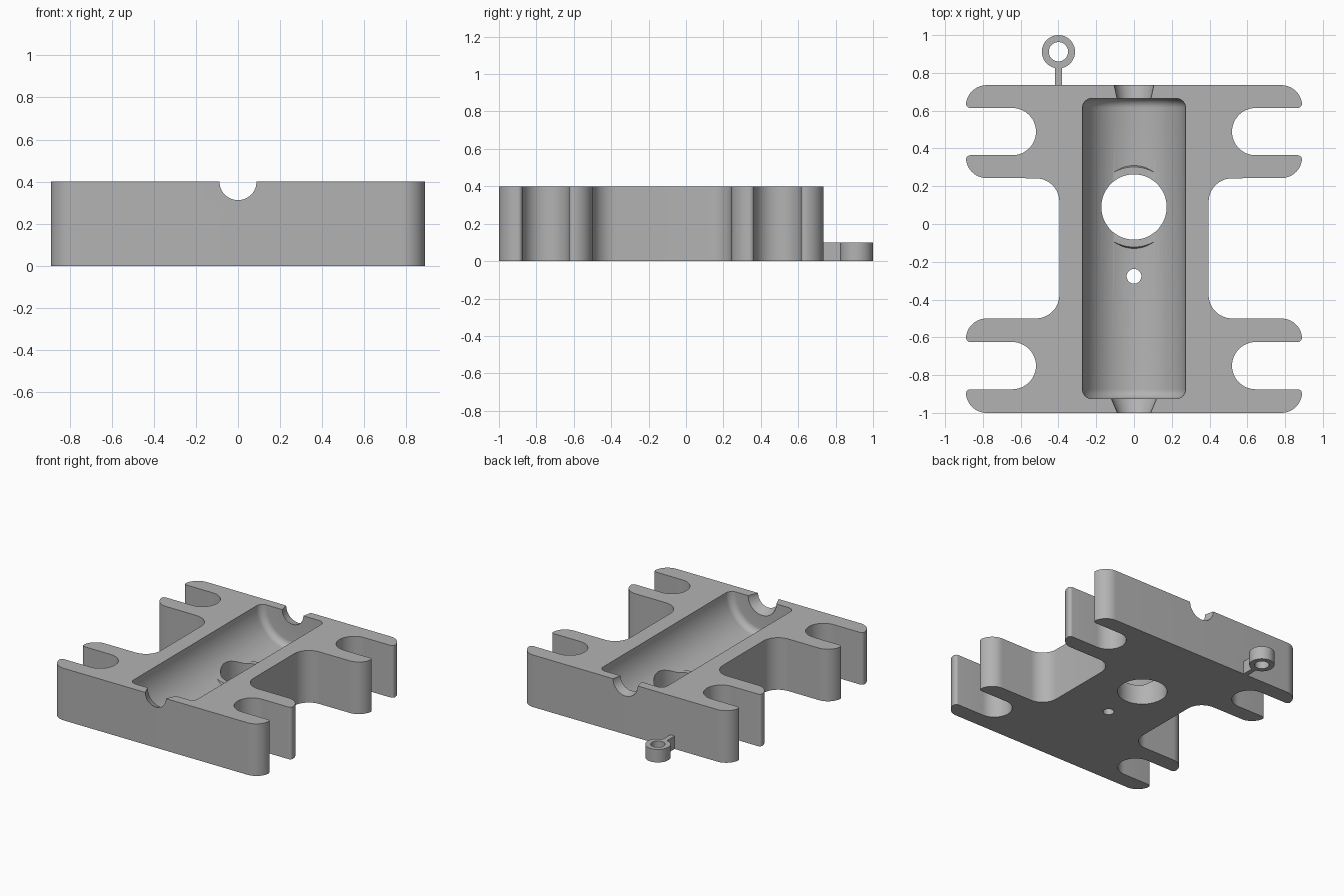
import bpy, bmesh
from math import sin, cos, pi, radians
from mathutils import Matrix

if "Cube" in bpy.data.objects:
    bpy.data.objects.remove(bpy.data.objects["Cube"], do_unlink=True)

TOP = 0.4
grey = bpy.data.materials.new("plain grey")
grey.use_nodes = True
grey.diffuse_color = (0.45, 0.45, 0.45, 1)
grey.node_tree.nodes["Principled BSDF"].inputs["Base Color"].default_value = (0.45, 0.45, 0.45, 1)


def finish(name, bm):
    bmesh.ops.recalc_face_normals(bm, faces=bm.faces)
    mesh = bpy.data.meshes.new(name)
    bm.to_mesh(mesh)
    bm.free()
    mesh.materials.append(grey)
    obj = bpy.data.objects.new(name, mesh)
    bpy.context.collection.objects.link(obj)
    return obj


def arc(cx, cy, r, a0, a1, n=12):
    steps = [radians(a0 + (a1 - a0) * i / n) for i in range(n + 1)]
    return [(cx + r * cos(a), cy + r * sin(a)) for a in steps]


def extrude(name, outline, z0, z1):
    bm = bmesh.new()
    face = bm.faces.new([bm.verts.new((x, y, z0)) for x, y in outline])
    made = bmesh.ops.extrude_face_region(bm, geom=[face])["geom"]
    verts = [v for v in made if isinstance(v, bmesh.types.BMVert)]
    bmesh.ops.translate(bm, verts=verts, vec=(0, 0, z1 - z0))
    return finish(name, bm)


def cylinder(name, x, y, z0, z1, r0, r1, n=64):
    bm = bmesh.new()
    bmesh.ops.create_cone(bm, cap_ends=True, segments=n, radius1=r0, radius2=r1,
                          depth=z1 - z0, matrix=Matrix.Translation((x, y, (z0 + z1) / 2)))
    return finish(name, bm)


def lathe_y(name, profile, n=72):
    """Turn (y, radius) points about the lengthwise axis in the top plane."""
    bm = bmesh.new()
    rings = [[bm.verts.new((r * cos(2 * pi * i / n), y, TOP + r * sin(2 * pi * i / n)))
              for i in range(n)] for y, r in profile]
    for a, b in zip(rings, rings[1:]):
        for i in range(n):
            j = (i + 1) % n
            bm.faces.new((a[i], a[j], b[j], b[i]))
    bm.faces.new(rings[0])
    bm.faces.new(rings[-1])
    return finish(name, bm)


def combine(obj, tool, operation):
    mod = obj.modifiers.new(operation.title(), "BOOLEAN")
    mod.operation, mod.object, mod.solver = operation, tool, "EXACT"
    bpy.context.view_layer.objects.active = obj
    bpy.ops.object.modifier_apply(modifier=mod.name)
    bpy.data.objects.remove(tool, do_unlink=True)


def fork(yc, h):
    """Two rounded prongs on the right side with a round-ended slot between."""
    lower = arc(0.78, yc - h + 0.11, 0.11, -90, -10) + arc(0.867, yc - 0.147, 0.022, 0, 90, 5)
    slot = arc(0.644, yc, 0.125, 270, 90, 24)
    upper = [(x, 2 * yc - y) for x, y in reversed(lower)]
    return lower + slot + upper


# Slotted block outline, mirrored left to right
half = (fork(-0.75, 0.25)
        + arc(0.52, -0.375, 0.125, 270, 180)
        + arc(0.52, 0.117, 0.125, 180, 90)
        + fork(0.489, 0.246))
body = extrude("slotted_body", half + [(-x, y) for x, y in reversed(half)], 0, TOP)

# Round-cornered trough with a tapered mouth at each end
trough = ([(-1.05, 0.068), (-1, 0.088), (-0.925, 0.12)]
          + arc(-0.875, 0.223, 0.05, 180, 90, 8)
          + arc(0.615, 0.223, 0.05, 90, 0, 8)
          + [(0.665, 0.09), (0.735, 0.105), (0.785, 0.116)])
combine(body, lathe_y("trough_cutter", trough), "DIFFERENCE")

# Low raised seat around the main hole, then both holes
combine(body, cylinder("hole_seat", 0, 0.09, 0.08, 0.15, 0.235, 0.212), "UNION")
combine(body, cylinder("main_hole_cutter", 0, 0.09, -0.1, 0.6, 0.173, 0.173), "DIFFERENCE")
combine(body, cylinder("small_hole_cutter", 0, -0.277, -0.1, 0.6, 0.039, 0.039, 32), "DIFFERENCE")

# Hanging loop on a short stem
loop = cylinder("hanging_loop", -0.4, 0.912, 0, 0.1, 0.088, 0.088, 48)
stem = extrude("loop_stem", [(-0.418, 0.72), (-0.382, 0.72), (-0.382, 0.85), (-0.418, 0.85)], 0, 0.1)
combine(loop, stem, "UNION")
combine(loop, cylinder("loop_cutter", -0.4, 0.912, -0.1, 0.2, 0.051, 0.051, 48), "DIFFERENCE")

# Soft curves with crisp edges
bpy.ops.object.select_all(action="DESELECT")
for part in (body, loop):
    part.select_set(True)
bpy.context.view_layer.objects.active = body
bpy.ops.object.shade_smooth_by_angle(angle=radians(30))
